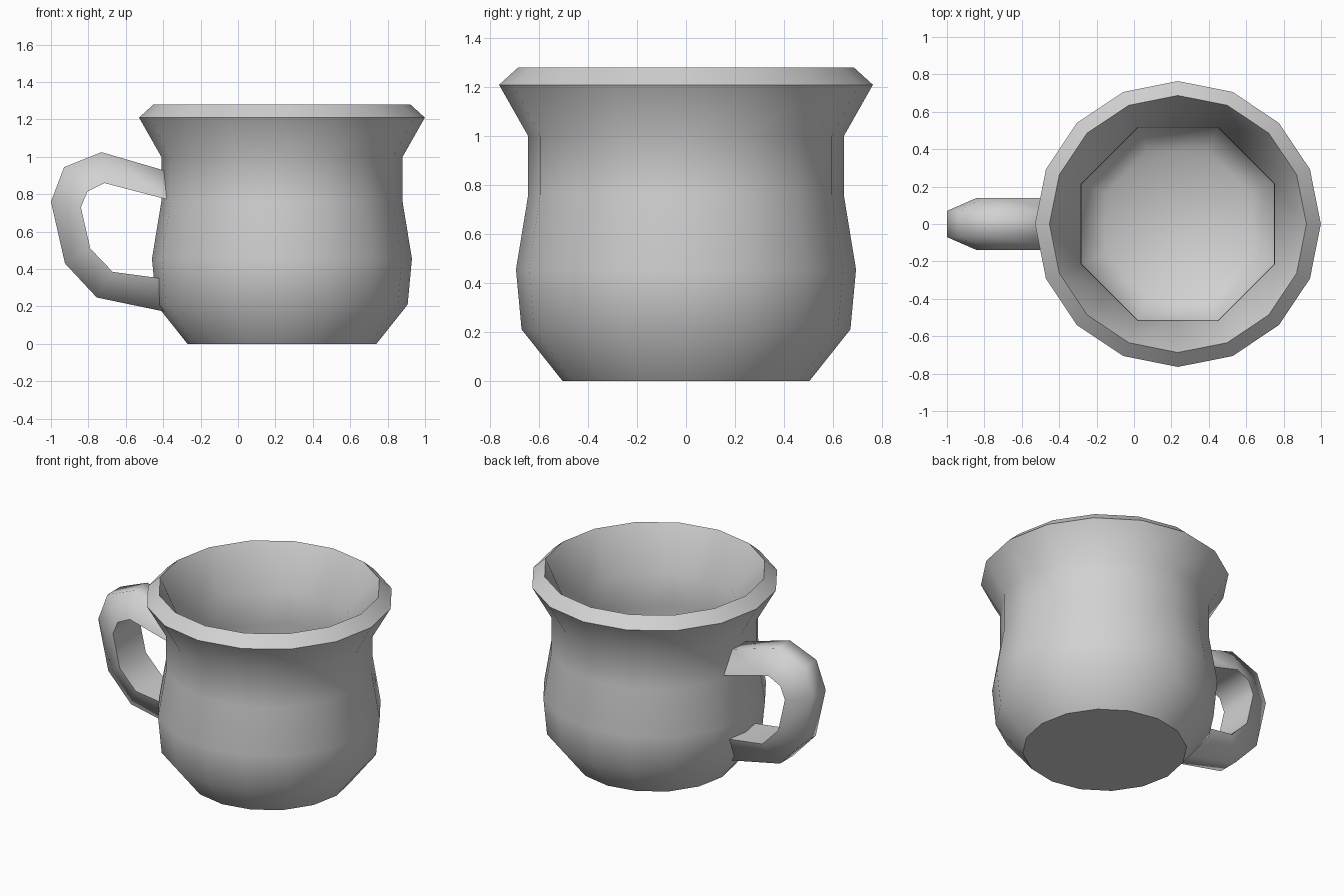
import bpy, bmesh, math

old = bpy.data.objects.get("Cube")
if old:
    bpy.data.objects.remove(old, do_unlink=True)

SIDES = 16
CUP_X = 0.235

grey = bpy.data.materials.new("light grey ceramic")
grey.use_nodes = True
colour = (0.64, 0.64, 0.64, 1)
grey.diffuse_color = colour
grey.node_tree.nodes["Principled BSDF"].inputs["Base Color"].default_value = colour


def loft(name, rings, smooth_angle):
    """Skin a list of equal-length closed rings, cap both ends and shade by angle."""
    bm = bmesh.new()
    loops = [[bm.verts.new(p) for p in ring] for ring in rings]
    n = len(loops[0])
    for a, b in zip(loops, loops[1:]):
        for i in range(n):
            j = (i + 1) % n
            bm.faces.new((a[i], a[j], b[j], b[i]))
    bm.faces.new(loops[0])
    bm.faces.new(loops[-1])
    bmesh.ops.recalc_face_normals(bm, faces=bm.faces)
    for f in bm.faces:
        f.smooth = True
    for e in bm.edges:
        e.smooth = e.calc_face_angle(0) < math.radians(smooth_angle)
    mesh = bpy.data.meshes.new(name)
    bm.to_mesh(mesh)
    bm.free()
    mesh.materials.append(grey)
    obj = bpy.data.objects.new(name, mesh)
    bpy.context.collection.objects.link(obj)
    return obj


def ring(radius, z, octagon=False):
    """Sixteen points; as an octagon, every second point sits on a side's middle."""
    pts = []
    for i in range(SIDES):
        a = math.tau * i / SIDES
        r = radius * math.cos(math.pi / 8) if octagon and i % 2 == 0 else radius
        pts.append((CUP_X + r * math.cos(a), r * math.sin(a), z))
    return pts


# Cup: outer wall up to the bevelled rim, then down the eight-sided inside
outer = [(0.505, 0), (0.672, 0.21), (0.695, 0.455), (0.645, 0.76),
         (0.645, 1.0), (0.764, 1.21), (0.687, 1.28)]
inner = [(0.56, 1.0), (0.557, 0.78), (0.6, 0.455), (0.57, 0.24), (0.42, 0.1)]
loft("cup", [ring(r, z) for r, z in outer]
     + [ring(r, z, octagon=True) for r, z in inner], 48)

# Handle: tapered section, narrow on the outside and wide on the inside
outside = [(-0.37, 0.92), (-0.73, 1.025), (-0.93, 0.945), (-1.0, 0.76),
           (-0.925, 0.43), (-0.755, 0.248), (-0.37, 0.168)]
inside = [(-0.37, 0.77), (-0.715, 0.86), (-0.805, 0.815), (-0.84, 0.73),
          (-0.79, 0.51), (-0.67, 0.385), (-0.37, 0.345)]
sections = []
for (xo, zo), (xi, zi) in zip(outside, inside):
    sections.append([(xo, -0.07, zo), (xo, 0.07, zo), (xi, 0.14, zi), (xi, -0.14, zi)])
loft("handle", sections, 80)
